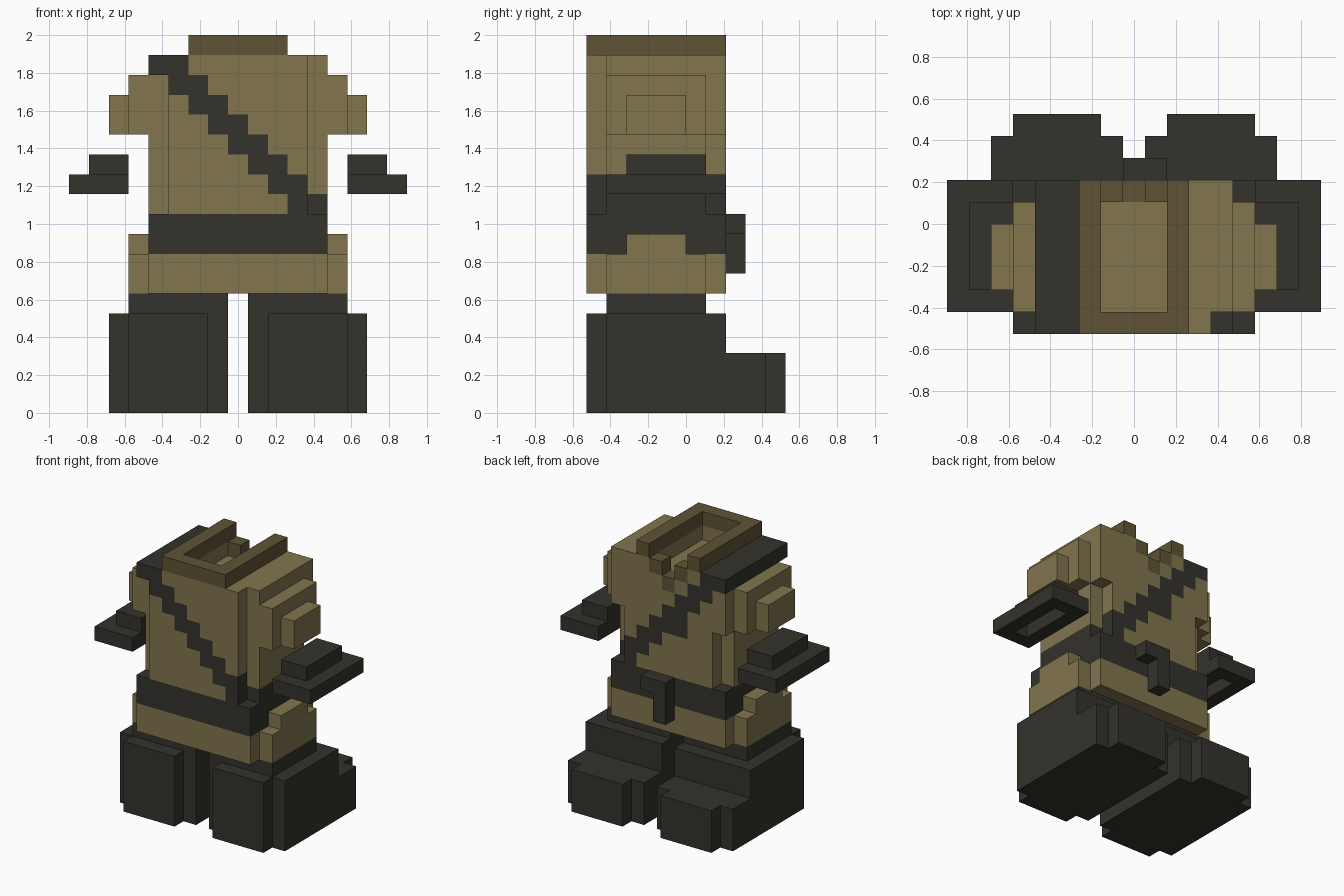
import bpy, bmesh
from mathutils import Vector

cube = bpy.data.objects.get("Cube")
if cube:
    bpy.data.objects.remove(cube, do_unlink=True)

UNIT = 2 / 19          # size of one block
NX, NY = 17, 10        # blocks across and deep


def make_material(name, rgb):
    mat = bpy.data.materials.new(name)
    mat.use_nodes = True
    color = (*rgb, 1)
    mat.diffuse_color = color
    bsdf = mat.node_tree.nodes["Principled BSDF"]
    bsdf.inputs["Base Color"].default_value = color
    bsdf.inputs["Roughness"].default_value = 0.9
    return mat


TAN, DARK, BROWN, EMPTY = 0, 1, 2, None
MATERIALS = [
    make_material("tan cloth", (0.223, 0.178, 0.076)),
    make_material("dark leather", (0.033, 0.032, 0.025)),
    make_material("brown collar", (0.112, 0.087, 0.036)),
]

# The four corners of each block face, keyed by outward direction
SIDES = {
    (1, 0, 0): [(1, 0, 0), (1, 1, 0), (1, 1, 1), (1, 0, 1)],
    (-1, 0, 0): [(0, 0, 0), (0, 0, 1), (0, 1, 1), (0, 1, 0)],
    (0, 1, 0): [(0, 1, 0), (0, 1, 1), (1, 1, 1), (1, 1, 0)],
    (0, -1, 0): [(0, 0, 0), (1, 0, 0), (1, 0, 1), (0, 0, 1)],
    (0, 0, 1): [(0, 0, 1), (1, 0, 1), (1, 1, 1), (0, 1, 1)],
    (0, 0, -1): [(0, 0, 0), (0, 1, 0), (1, 1, 0), (1, 0, 0)],
}


def build(name, boxes, mirror=False):
    """Fill boxes (x range, y range, z range, colour) in order; later ones win."""
    cells = {}
    for (x0, x1), (y0, y1), (z0, z1), color in boxes:
        for x in range(x0, x1):
            for y in range(y0, y1):
                for z in range(z0, z1):
                    cells[(NX - 1 - x if mirror else x, y, z)] = color
    cells = {c: m for c, m in cells.items() if m is not EMPTY}

    # Make only the outside faces, then merge the flat areas of one colour
    bm = bmesh.new()
    for cell, color in cells.items():
        for step, corners in SIDES.items():
            if tuple(a + b for a, b in zip(cell, step)) in cells:
                continue
            verts = []
            for c in corners:
                p = Vector(cell) + Vector(c) - Vector((NX / 2, NY / 2, 0))
                verts.append(bm.verts.new(p * UNIT))
            bm.faces.new(verts).material_index = color
    bmesh.ops.remove_doubles(bm, verts=bm.verts, dist=1e-4)
    bmesh.ops.dissolve_limit(bm, angle_limit=0.01, verts=bm.verts,
                             edges=bm.edges, delimit={'MATERIAL'})
    mesh = bpy.data.meshes.new(name)
    bm.to_mesh(mesh)
    bm.free()
    for mat in MATERIALS:
        mesh.materials.append(mat)
    obj = bpy.data.objects.new(name, mesh)
    bpy.context.collection.objects.link(obj)
    return obj


# Boots, legs, hips, sleeves and hands, one set per side
for side, mirror in (("right", False), ("left", True)):
    build(side + "_boot", [
        ((3, 7), (0, 1), (0, 5), DARK),
        ((2, 8), (1, 7), (0, 5), DARK),
        ((2, 8), (7, 9), (0, 3), DARK),
        ((3, 7), (9, 10), (0, 3), DARK),
    ], mirror)
    build(side + "_leg", [((3, 8), (1, 6), (5, 6), DARK)], mirror)
    build(side + "_hip", [
        ((3, 4), (1, 6), (6, 8), TAN),
        ((3, 4), (2, 5), (8, 9), TAN),
    ], mirror)
    build(side + "_sleeve", [
        ((3, 4), (1, 6), (14, 17), TAN),
        ((2, 3), (2, 5), (14, 16), TAN),
    ], mirror)
    build(side + "_hand", [
        ((0, 3), (1, 7), (11, 12), DARK),
        ((1, 2), (2, 6), (11, 12), EMPTY),
        ((1, 3), (2, 6), (12, 13), DARK),
    ], mirror)

# Skirt of the coat, belt and the pouch hanging behind
build("coat_skirt", [((4, 13), (0, 7), (6, 8), TAN)])
build("belt", [((4, 13), (0, 7), (8, 10), DARK)])
build("belt_pouch", [
    ((8, 10), (7, 8), (9, 10), DARK),
    ((8, 9), (7, 8), (7, 9), DARK),
])

# Coat body with raised front and back panels
coat = [
    ((4, 13), (1, 6), (10, 18), TAN),
    ((5, 12), (0, 7), (10, 18), TAN),
    ((4, 13), (6, 7), (14, 18), TAN),
    ((7, 10), (1, 6), (17, 18), EMPTY),      # neck hole
    ((7, 10), (6, 7), (17, 18), BROWN),      # notched back of the collar
    ((8, 9), (6, 7), (17, 18), EMPTY),
    ((8, 9), (6, 7), (16, 17), BROWN),
    ((4, 6), (0, 7), (17, 18), DARK),        # strap over the shoulder
    ((12, 13), (1, 6), (10, 11), DARK),      # strap under the arm
]
# Diagonal strap stepping down the front and the back
for z in range(10, 17):
    x = 21 - z
    for y in (0, 6):
        coat.append(((x, min(x + 2, 12)), (y, y + 1), (z, z + 1), DARK))
coat.append(((7, 8), (6, 7), (13, 14), DARK))
build("coat_body", coat)

# Standing collar, open at the back
build("collar", [
    ((6, 11), (0, 7), (18, 19), BROWN),
    ((7, 10), (1, 7), (18, 19), EMPTY),
])
